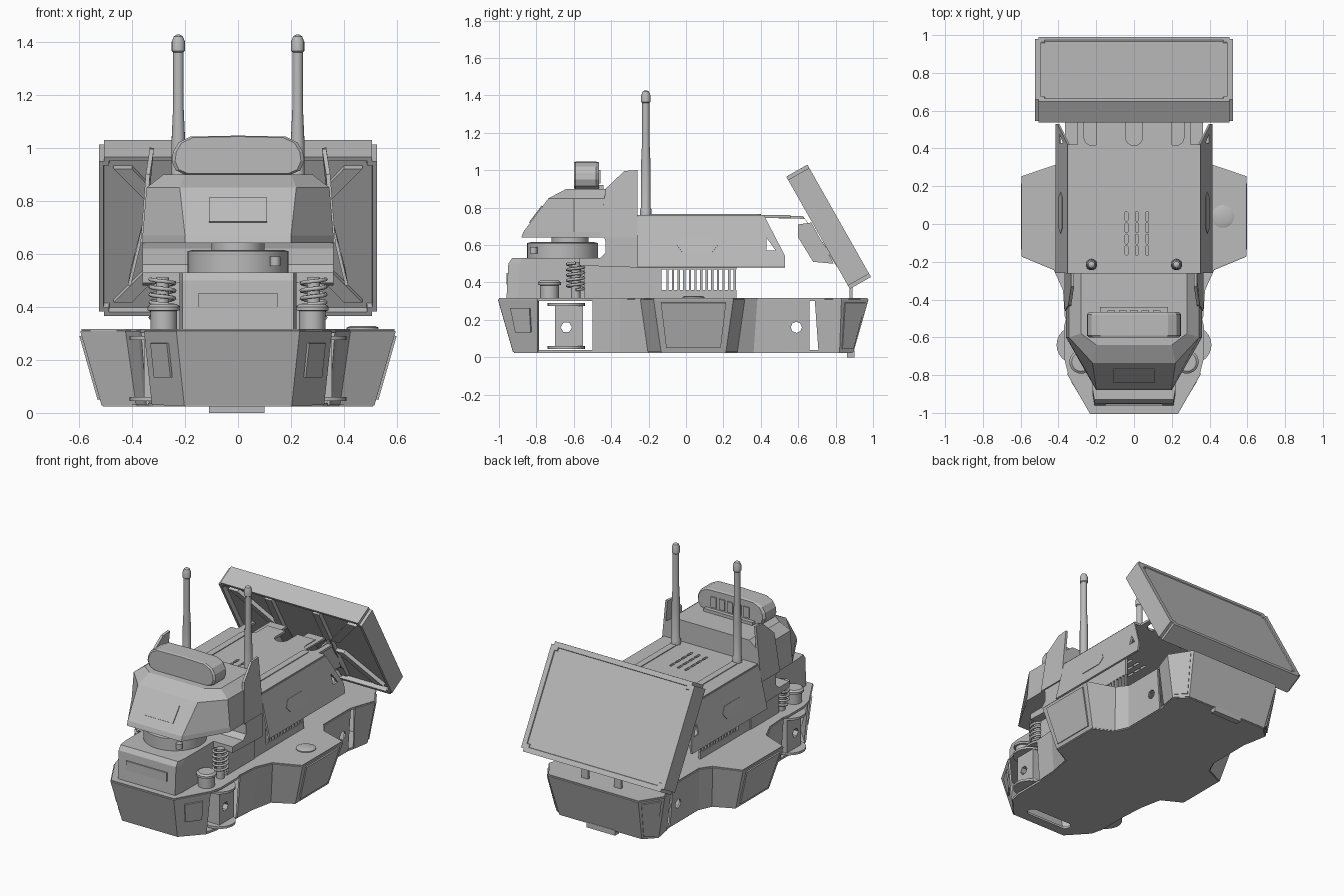
import bpy, bmesh, math
from mathutils import Matrix, Vector

cube = bpy.data.objects.get("Cube")
if cube:
    bpy.data.objects.remove(cube)

GREY = bpy.data.materials.new("mid grey")
GREY.use_nodes = True
GREY.diffuse_color = (0.5, 0.5, 0.5, 1)
GREY.node_tree.nodes["Principled BSDF"].inputs["Base Color"].default_value = (0.5, 0.5, 0.5, 1)


def bake(ob):
    """Replace an object's mesh with its modified result."""
    dg = bpy.context.evaluated_depsgraph_get()
    mesh = bpy.data.meshes.new_from_object(ob.evaluated_get(dg))
    ob.modifiers.clear()
    ob.data = mesh


def finish(name, bm, mirror=False, thick=0, smooth=False):
    bmesh.ops.recalc_face_normals(bm, faces=bm.faces)
    mesh = bpy.data.meshes.new(name)
    for f in bm.faces:
        f.smooth = smooth and len(f.verts) == 4
    bm.to_mesh(mesh)
    bm.free()
    mesh.materials.append(GREY)
    ob = bpy.data.objects.new(name, mesh)
    bpy.context.collection.objects.link(ob)
    if mirror:
        ob.modifiers.new("Mirror", "MIRROR")
    if thick:
        m = ob.modifiers.new("Solidify", "SOLIDIFY")
        m.thickness, m.offset = thick, 0
    return ob


def loft(name, rings, caps=True, mirror=False, smooth=False):
    """Skin closed rings of equal length."""
    bm = bmesh.new()
    rows = [[bm.verts.new(p) for p in r] for r in rings]
    n = len(rows[0])
    for a, b in zip(rows, rows[1:]):
        for i in range(n):
            j = (i + 1) % n
            bm.faces.new((a[i], a[j], b[j], b[i]))
    if caps:
        bm.faces.new(rows[0])
        bm.faces.new(rows[-1])
    return finish(name, bm, mirror, smooth=smooth)


def prism(name, pts, axis, a, b, mirror=False):
    """Extrude a 2D outline along an axis: x takes (y,z), y takes (x,z), z takes (x,y)."""
    place = {"x": lambda p, t: (t, p[0], p[1]), "y": lambda p, t: (p[0], t, p[1]),
             "z": lambda p, t: (p[0], p[1], t)}[axis]
    return loft(name, [[place(p, t) for p in pts] for t in (a, b)], mirror=mirror)


def box(name, x, y, z, mirror=False):
    return prism(name, [(x[0], y[0]), (x[1], y[0]), (x[1], y[1]), (x[0], y[1])], "z", *z, mirror=mirror)


def turned(name, x, y, profile, n=24, mirror=False):
    """Lathe (radius, height) pairs about a vertical axis."""
    ang = [2 * math.pi * i / n for i in range(n)]
    ob = loft(name, [[(x + r * math.cos(t), y + r * math.sin(t), z) for t in ang] for r, z in profile],
              mirror=mirror, smooth=True)
    ob.data.set_sharp_from_angle(angle=math.radians(35))
    return ob


def sheet(name, pts, thick=0.012, mirror=True):
    bm = bmesh.new()
    bm.faces.new([bm.verts.new(p) for p in pts])
    return finish(name, bm, mirror, thick)


def both(half):
    return half + [(-p[0], *p[1:]) for p in reversed(half) if p[0] > 0]


def stadium(cx, cy, half_len, r, along_y=True, n=8):
    pts = []
    for side in (1, -1):
        for i in range(n + 1):
            t = math.pi * i / n + (0 if side == 1 else math.pi)
            u, v = r * math.cos(t), r * math.sin(t) + side * half_len
            pts.append((cx + u, cy + v) if along_y else (cx + v, cy - u))
    return pts


def cut(ob, cutters):
    for c in cutters:
        c.hide_render = True
        m = ob.modifiers.new("Cut", "BOOLEAN")
        m.operation, m.solver, m.object = "DIFFERENCE", "EXACT", c
    bake(ob)
    for c in cutters:
        bpy.data.objects.remove(c)


# Lower hull: plates joined by sloping walls, open at the wheel bays
top = [(0, -1), (.23, -1), (.35, -.79), (.37, -.71), (.37, -.54), (.36, -.5), (.37, -.35), (.42, -.24),
       (.59, -.17), (.59, .25), (.41, .31), (.36, .38), (.36, .66), (.37, .69), (.42, .83), (.33, .97), (0, .97)]
low = [(0, -.92), (.2, -.92), (.32, -.79), (.34, -.71), (.34, -.54), (.34, -.5), (.35, -.35), (.38, -.2),
       (.51, -.13), (.51, .21), (.38, .27), (.34, .36), (.34, .66), (.35, .71), (.37, .82), (.3, .89), (0, .89)]
bm = bmesh.new()
hi = [bm.verts.new((x, y, .31)) for x, y in top]
lo = [bm.verts.new((x, y, .03)) for x, y in low]
for i in range(len(top) - 1):
    if i not in (2, 3, 4, 12):
        bm.faces.new((lo[i], lo[i + 1], hi[i + 1], hi[i]))
hull = finish("hull_walls", bm, True, 0.012)
holes = [prism("hole", [(.59 + .03 * math.cos(t), .16 + .03 * math.sin(t))
                        for t in (k * math.pi / 4 for k in range(8))], "x", -.5, .5)]
cut(hull, holes)
prism("hull_top_plate", both(top), "z", .302, .316)
floor = prism("hull_floor", both(low), "z", .024, .038)
cut(floor, [prism("slot", stadium(0, -.82, .13, .035, False), "z", 0, .1)])
box("rear_tab", (-.11, .1), (.86, .9), (0, .035))
turned("side_cap", .47, .04, [(.06, .315), (.06, .322), (.045, .328)])


# Panels standing proud of the hull walls
def wall_patch(name, i, u0, u1, v0, v1):
    a, b = Vector((*low[i], .03)), Vector((*low[i + 1], .03))
    c, d = Vector((*top[i], .31)), Vector((*top[i + 1], .31))
    n = (b - a).cross(c - a).normalized() * .009
    at = lambda u, v: a.lerp(b, u).lerp(c.lerp(d, u), v) + n
    sheet(name, [at(u0, v0), at(u1, v0), at(u1, v1), at(u0, v1)], .009)


wall_patch("front_lamp", 1, .28, .8, .38, .84)
wall_patch("side_panel", 8, .08, .92, .08, .94)
wall_patch("rear_corner_panel", 14, .1, .9, .06, .94)

# Wheel bay motor brackets
bracket = box("motor_bracket", (.27, .355), (-.7, -.55), (.05, .285), True)
cut(bracket, [prism("hole", [(-.64 + .03 * math.cos(t), .16 + .03 * math.sin(t))
                             for t in (k * math.pi / 3 for k in range(6))], "x", -.5, .5)])
for z in (.045, .275):
    turned("bracket_disc", .31, -.64, [(.1, z), (.1, z + .015)], mirror=True)
turned("bumper_knob", .28, -.73, [(.05, .315), (.05, .385), (.062, .387), (.062, .4), (.05, .41)], mirror=True)

# Suspension springs
for s in (1, -1):
    cu = bpy.data.curves.new("spring", "CURVE")
    cu.dimensions, cu.bevel_depth, cu.bevel_resolution = "3D", .008, 1
    sp = cu.splines.new("POLY")
    sp.points.add(80)
    for k, p in enumerate(sp.points):
        t = k * math.pi / 8
        p.co = (s * (.285 + .045 * math.cos(t)), -.59 + .045 * math.sin(t), .36 + .0018 * k, 1)
    cu.materials.append(GREY)
    bpy.context.collection.objects.link(bpy.data.objects.new("spring", cu))
turned("spring_core", .285, -.59, [(.025, .31), (.025, .51)], 12, True)

# Nose box and scanner drum
nose = [(.21, -.96), (.22, -.9), (.22, -.5)]
loft("nose_box", [[(x, y + dy, z) for x, y in both(nose)] for z, dy in ((.31, 0), (.5, .01), (.53, .03))])
box("nose_plate", (-.15, .15), (-.961, -.95), (.39, .45))
turned("scanner_drum", 0, -.66, [(.19, .53), (.19, .61), (.17, .615)], 40)
turned("scanner_neck", 0, -.62, [(.1, .61), (.1, .65)])
turned("scanner_lens", .14, -.815, [(.02, .555), (.02, .59)], 12)

# Cab: head shell, lower cab and fins
rings = [(.64, [(.2, -.88), (.36, -.6), (.36, -.26)]), (.67, [(.2, -.87), (.36, -.6), (.36, -.26)]),
         (.85, [(.22, -.735), (.345, -.6), (.345, -.26)]), (.9, [(.2, -.64), (.28, -.58), (.28, -.26)])]
loft("head_shell", [[(x, y, z) for x, y in both(h)] for z, h in rings])
sheet("head_plate", [(x, y - .004, z) for x, y, z in
                     ((-.11, -.833, .72), (.11, -.833, .72), (.11, -.765, .81), (-.11, -.765, .81))], .006, False)
prism("cab_middle", [(-.26, .65), (-.44, .65), (-.43, .62), (-.43, .56), (-.46, .53), (-.57, .53),
                     (-.57, .49), (-.26, .48)], "x", -.36, .36)
box("cab_base", (-.3, .3), (-.545, -.25), (.31, .49))
sheet("cab_fin", [(.36, -.26, .64), (.36, -.46, .64), (.34, -.43, .9), (.325, -.33, .995), (.325, -.26, 1.0)], .016)

# Camera bar on the head
cam = [(.2, .9), (.235, .915), (.25, .95), (.245, .985), (.225, 1.02), (.18, 1.042), (0, 1.046)]
cam = [(0, .9)] + cam
loft("camera_bar", [[(x * k, y, .97 + (z - .97) * k) for x, z in both(cam)]
                    for y, k in ((-.6, .95), (-.59, 1), (-.48, 1), (-.465, .95))])
box("camera_foot", (-.18, .18), (-.57, -.44), (.88, .92))
for k in range(-2, 3):
    box("camera_vent", (k * .06 - .02, k * .06 + .02), (-.468, -.458), (.93, 1.0))

# Equipment deck with slots and flared side panels
deck = prism("deck", [(-.345, -.26), (.345, -.26), (.345, .42), (.3, .42), (.3, .56), (-.3, .56),
                      (-.3, .42), (-.345, .42)], "z", .745, .76)
slots = [stadium(x, .56, .1, .045) for x in (-.22, 0, .22)]
slots += [stadium(.055 * i - .04, .06 * j - .14, .018, .008) for i in range(3) for j in range(4)]
cut(deck, [prism("slot", s, "z", .7, .8) for s in slots])
for x in (-.225, .225):
    prism("deck_rail", stadium(x, .1, .28, .022), "z", .755, .765)
side = sheet("deck_side", [(.345, -.26, .752), (.345, .42, .752), (.4, .53, .54), (.41, .53, .48), (.41, -.26, .48)])
cut(side, [prism("hole", [(.43, .57), (.48, .57), (.43, .64)], "x", -.5, .5)])
deck_badge = [(.378 + .0045 + dx, y, z) for y, z, dx in
              ((-.02, .64, -.005), (.14, .64, -.005), (.17, .6, .005), (.14, .56, .015), (-.02, .56, .015), (-.05, .6, .005))]
sheet("side_badge", deck_badge, .006)

# Vented box below the deck
box("vent_sill", (.28, .295), (-.26, .27), (.31, .36), True)
box("vent_rail", (.28, .295), (-.26, .27), (.47, .74), True)
box("vent_front", (.28, .295), (-.26, -.13), (.36, .47), True)
for k in range(13):
    y = -.105 + .03 * k
    box("vent_bar", (.28, .295), (y, y + .012), (.36, .47), True)

# Antennas
turned("antenna", .225, -.215, [(.03, .75), (.03, .79), (.026, .8), (.026, 1.02), (.02, 1.15), (.02, 1.36),
                                (.025, 1.365), (.025, 1.4), (.017, 1.42), (.006, 1.427)], 16, True)

# Tilted monitor with inset screen and recessed back
bm = bmesh.new()
bmesh.ops.create_cube(bm, size=1, matrix=Matrix.Diagonal((1.05, .13, .69, 1)))
bmesh.ops.bevel(bm, geom=[e for e in bm.edges if abs(e.verts[0].co.y - e.verts[1].co.y) > .1],
                offset=.02, segments=2, affect="EDGES")
for sign, margin, depth in ((1, .045, .006), (-1, .025, .03)):
    bm.normal_update()
    face = [f for f in bm.faces if f.normal.y * sign > .9]
    bmesh.ops.inset_region(bm, faces=face, thickness=margin)
    bmesh.ops.inset_region(bm, faces=face, thickness=.003, depth=-depth)
tilt = Matrix.Translation((0, .7625, .6975)) @ Matrix.Rotation(math.radians(29.5), 4, "X")
bmesh.ops.transform(bm, matrix=tilt, verts=bm.verts)
finish("monitor", bm)
for strut in ([(.2, .05), (.26, .05), (.47, .29), (.4, .29)], [(.2, -.05), (.26, -.05), (.47, -.29), (.4, -.29)],
              [(.15, -.3), (.2, -.3), (.2, .3), (.15, .3)]):
    sheet("monitor_strut", [tilt @ Vector((x, -.045, z)) for x, z in strut], .03)

# Monitor stand
arm = [(.42, .755), (.625, .755), (.81, .48), (.83, .48), (.635, .74), (.42, .745)]
prism("stand_arm", arm, "x", .08, .2, True)
prism("stand_gusset", [(.6, .71), (.6, .64), (.68, .51), (.79, .5), (.67, .72)], "x", .19, .202, True)
box("stand_foot", (.095, .145), (.875, .89), (.31, .42), True)
